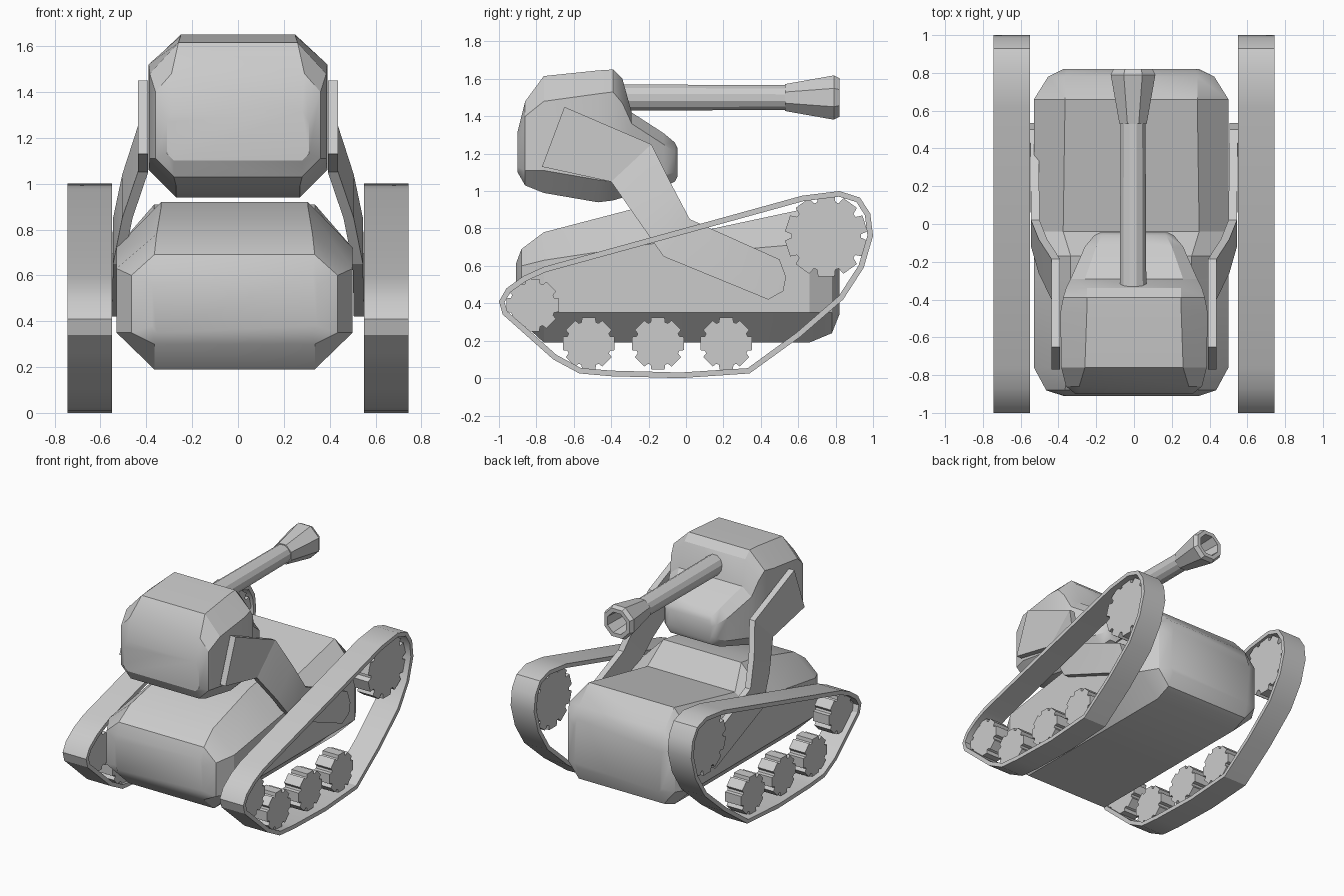
import bpy, bmesh
from math import sin, cos, pi, radians
from mathutils import Vector

if "Cube" in bpy.data.objects:
    bpy.data.objects.remove(bpy.data.objects["Cube"])


def loft(name, rings, loop=False, angle=28):
    """Skin a list of equal-length point rings; cap the ends unless looped."""
    bm = bmesh.new()
    vr = [[bm.verts.new(p) for p in ring] for ring in rings]
    n, m = len(vr), len(vr[0])
    for i in range(n if loop else n - 1):
        a, b = vr[i], vr[(i + 1) % n]
        for j in range(m):
            k = (j + 1) % m
            bm.faces.new((a[j], a[k], b[k], b[j]))
    if not loop:
        bm.faces.new(vr[0])
        bm.faces.new(vr[-1])
    bmesh.ops.recalc_face_normals(bm, faces=bm.faces)
    mesh = bpy.data.meshes.new(name)
    bm.to_mesh(mesh)
    bm.free()
    ob = bpy.data.objects.new(name, mesh)
    bpy.context.collection.objects.link(ob)
    bpy.ops.object.select_all(action='DESELECT')
    ob.select_set(True)
    bpy.context.view_layer.objects.active = ob
    bpy.ops.object.shade_smooth_by_angle(angle=radians(angle))
    return ob


def octagon(y, w, z0, z1, z2, z3, wb, wt, cx=0.0):
    """Chamfered box section at y: half width w, bottom wb, top wt."""
    half = [(wb, z0), (w, z1), (w, z2), (wt, z3)]
    pts = half + [(-x, z) for x, z in reversed(half)]
    return [(cx + x, y, z) for x, z in pts]


def circle(y, r, n, z=1.5):
    return [(-0.005 + r * cos(2 * pi * (i + .5) / n), y, z + r * sin(2 * pi * (i + .5) / n))
            for i in range(n)]


# Hull, front to back, with a raised hump under the head
hull = [
    (-.91, .36, .35, .38, .56, .61, .34, .34),
    (-.88, .45, .30, .35, .60, .69, .35, .35),
    (-.76, .515, .19, .35, .63, .78, .35, .34),
    (-.30, .515, .19, .35, .70, .90, .35, .32),
    (-.17, .515, .19, .35, .72, .92, .35, .32),
    (-.04, .515, .19, .35, .66, .76, .35, .36),
    (.66, .515, .19, .35, .72, .91, .35, .35),
    (.78, .44, .24, .35, .68, .78, .35, .35),
    (.82, .36, .34, .37, .64, .70, .34, .34),
]
loft("hull", [octagon(*s, cx=-.015) for s in hull])

# Head with a narrowing lower snout at the back
head = [
    (-.90, .31, 1.10, 1.13, 1.27, 1.32, .28, .28),
    (-.86, .36, 1.03, 1.11, 1.40, 1.48, .28, .29),
    (-.76, .385, .99, 1.11, 1.48, 1.615, .27, .26),
    (-.47, .39, .94, 1.06, 1.52, 1.645, .27, .25),
    (-.39, .375, .95, 1.05, 1.53, 1.65, .27, .25),
    (-.34, .36, .965, 1.05, 1.47, 1.60, .26, .25),
    (-.29, .335, .98, 1.06, 1.36, 1.42, .25, .26),
    (-.12, .26, 1.02, 1.08, 1.25, 1.31, .20, .20),
    (-.06, .21, 1.05, 1.10, 1.21, 1.26, .17, .17),
    (-.045, .18, 1.08, 1.12, 1.19, 1.23, .16, .16),
]
loft("head", [octagon(*s) for s in head])

# Gun barrel and flared hollow muzzle
loft("barrel", [circle(-.38, .073, 12), circle(.56, .068, 12)])
muzzle = [(.53, .078), (.79, .128), (.82, .112), (.82, .082), (.60, .066)]
loft("muzzle", [circle(y, r, 8) for y, r in muzzle])

# Track outline (y, z), clockwise from the rear top
track = [Vector(p) for p in [
    (.82, 1.0), (.93, .965), (.985, .88), (1.0, .76), (.95, .59), (.84, .42),
    (.61, .22), (.34, .025), (-.03, .0), (-.40, .01), (-.57, .025), (-.71, .10),
    (-.89, .26), (-.98, .34), (-1.0, .41), (-.96, .48), (-.87, .545),
    (-.76, .595), (-.05, .79), (.62, .975)]]


def inset(pts, t):
    out = []
    for i, p in enumerate(pts):
        a = (p - pts[i - 1]).normalized()
        b = (pts[(i + 1) % len(pts)] - p).normalized()
        n = Vector((a.y + b.y, -a.x - b.x)).normalized()
        out.append(p + n * t)
    return out


inner = inset(track, .03)


def gear(name, s, y, z, r, teeth):
    """Toothed disc lying across x."""
    prof = []
    for i in range(teeth):
        for f, k in ((-.32, 1), (.32, 1), (.42, .84), (.58, .84)):
            a = 2 * pi * (i + f) / teeth + pi / 2
            prof.append((y + r * k * cos(a), z + r * k * sin(a)))
    loft(name, [[(s * x, u, v) for u, v in prof] for x in (.57, .70)])


# Bent arm plate: pairs of edge points with outer x
arm = [
    (.437, (-.65, 1.45), (-.77, 1.13)),
    (.437, (-.185, 1.25), (-.40, 1.05)),
    (.505, (-.08, 1.04), (-.26, .85)),
    (.545, (.02, .85), (-.12, .65)),
    (.55, (.50, .635), (.44, .42)),
    (.55, (.535, .54), (.52, .465)),
]

for s, side in ((-1, "left"), (1, "right")):
    # Track belt
    loft(side + "_track", [[(s * .55, *o), (s * .743, *o), (s * .743, *i), (s * .55, *i)]
                           for o, i in zip(track, inner)], loop=True)
    # Wheels
    gear(side + "_drive_sprocket", s, .75, .76, .222, 10)
    gear(side + "_front_idler", s, -.82, .39, .145, 8)
    for i, y in enumerate((-.52, -.15, .215)):
        gear(f"{side}_road_wheel_{i + 1}", s, y, .185, .143, 8)
    # Arm
    loft(side + "_arm", [[(s * x, *a), (s * x, *b), (s * (x - .045), *b), (s * (x - .045), *a)]
                         for x, a, b in arm], angle=15)
